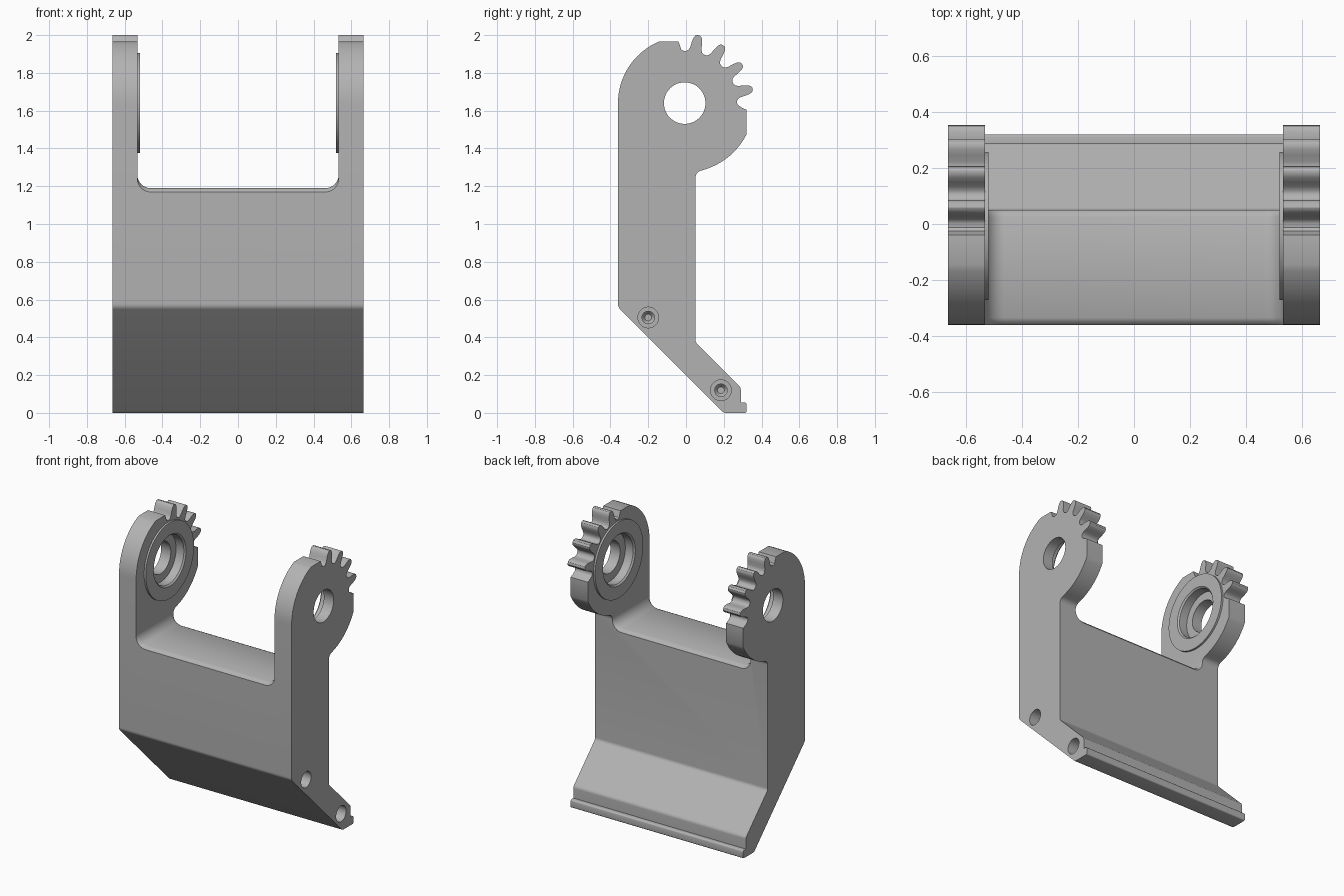
import bpy, bmesh, math
from mathutils import Vector

if "Cube" in bpy.data.objects:
    bpy.data.objects.remove(bpy.data.objects["Cube"], do_unlink=True)

grey = bpy.data.materials.new("plain grey")
grey.use_nodes = True
GREY = (0.45, 0.45, 0.45, 1)
grey.diffuse_color = GREY
grey.node_tree.nodes["Principled BSDF"].inputs["Base Color"].default_value = GREY

HALF = 0.665           # half width of the whole bracket
INNER = 0.533          # inner face of each arm
PIVOT = Vector((-0.007, 1.64))


def polar(r, deg):
    a = math.radians(deg)
    return (PIVOT.x + r * math.cos(a), PIVOT.y + r * math.sin(a))


def arc(r, start, end, steps):
    return [polar(r, start + (end - start) * i / steps) for i in range(steps + 1)]


def fillet(prev, corner, nxt, r, steps=6):
    """Points of a round of radius r replacing a corner."""
    p, c, n = Vector(prev), Vector(corner), Vector(nxt)
    u, v = (p - c).normalized(), (n - c).normalized()
    half = u.angle(v) / 2
    t = r / math.tan(half)
    centre = c + (u + v).normalized() * r / math.sin(half)
    a, b = c + u * t - centre, c + v * t - centre
    pts = []
    for i in range(steps + 1):
        d = a.lerp(b, i / steps).normalized() * r
        pts.append(tuple(centre + d))
    return pts


def loft(name, sections):
    """Solid through matching closed sections, capped at both ends."""
    bm = bmesh.new()
    rings = [[bm.verts.new(p) for p in s] for s in sections]
    n = len(rings[0])
    for a, b in zip(rings, rings[1:]):
        for i in range(n):
            j = (i + 1) % n
            bm.faces.new((a[i], a[j], b[j], b[i]))
    bm.faces.new(rings[0][::-1])
    bm.faces.new(rings[-1])
    bmesh.ops.recalc_face_normals(bm, faces=bm.faces)
    mesh = bpy.data.meshes.new(name)
    bm.to_mesh(mesh)
    bm.free()
    mesh.materials.append(grey)
    obj = bpy.data.objects.new(name, mesh)
    bpy.context.collection.objects.link(obj)
    return obj


def cylinder_x(name, rings, y, z, sides=48):
    """Turned solid along x from (x, radius) pairs."""
    angles = [2 * math.pi * i / sides for i in range(sides)]
    return loft(name, [[(x, y + r * math.cos(a), z + r * math.sin(a)) for a in angles]
                       for x, r in rings])


def combine(obj, tool, operation):
    tool.hide_render = True
    mod = obj.modifiers.new("cut", 'BOOLEAN')
    mod.operation, mod.object, mod.solver = operation, tool, 'EXACT'
    bpy.context.view_layer.objects.active = obj
    bpy.ops.object.modifier_apply(modifier=mod.name)
    bpy.data.objects.remove(tool, do_unlink=True)


# Side outline, clockwise from the front of the lower bend
side = fillet((0.2, 0), (-0.36, 0.56), (-0.36, 1.6), 0.04)
side += arc(0.353, 180, 113, 16)
side += [(-0.04, 1.965), (-0.032, 1.945), (-0.025, 1.924), (-0.012, 1.916)]

# Four gear teeth between rounded gaps
flank = [(0.277, 9.5), (0.283, 7.4), (0.3, 5.7), (0.325, 4.9), (0.348, 3.8), (0.362, 2.5), (0.367, 1.2)]
for centre in (78.5, 56.3, 34.1, 11.9):
    side += [polar(r, centre + h) for r, h in flank]
    side += [polar(r, centre - h) for r, h in reversed(flank)]

# Stop face, underside of the head, neck, slanted foot and lip
side += [polar(0.277, 0), polar(0.283, -2), (0.295, 1.616), (0.32, 1.605)]
side += arc(0.367, -27, -72, 12)
side += fillet((0.1, 1.29), (0.05, 1.272), (0.05, 0.5), 0.04)
side += fillet((0.05, 0.6), (0.05, 0.375), (0.29, 0.135), 0.03)
side += fillet((0.05, 0.375), (0.29, 0.135), (0.29, 0.055), 0.03)
side += [(0.29, 0.055)]
side += fillet((0.29, 0.055), (0.32, 0.055), (0.32, 0), 0.01, 3)
side += fillet((0.32, 0.055), (0.32, 0), (0.2, 0), 0.008, 3)
side += fillet((0.32, 0), (0.2, 0), (-0.36, 0.56), 0.03)

bracket = loft("hinge_bracket", [[(x, y, z) for y, z in side] for x in (-HALF, HALF)])

# Opening between the arms, with round corners and a softened web rim
opening = [(-INNER, 2.3)]
opening += fillet((-INNER, 2.3), (-INNER, 1.19), (INNER, 1.19), 0.07, 8)
opening += fillet((-INNER, 1.19), (INNER, 1.19), (INNER, 2.3), 0.07, 8)
opening += [(INNER, 2.3)]
rim = [(-0.6, 0.04), (-0.375, 0.04), (-0.35, 0.007), (-0.335, 0),
       (0.025, 0), (0.04, 0.007), (0.065, 0.04), (0.6, 0.04)]
combine(bracket, loft("opening_cutter", [[(x, y, z - d) for x, z in opening] for y, d in rim]),
        'DIFFERENCE')

# Raised pivot collars, stepped bearing seats and through holes
for s in (-1, 1):
    collar = cylinder_x("collar", [(s * 0.52, 0.265), (s * 0.56, 0.265)], *PIVOT, 64)
    combine(bracket, collar, 'UNION')
    seat = cylinder_x("seat_cutter", [(s * 0.5, 0.178), (s * 0.52, 0.178), (s * 0.53, 0.168),
                                      (s * 0.59, 0.168), (s * 0.59, 0.11), (s * 0.7, 0.11)], *PIVOT)
    combine(bracket, seat, 'DIFFERENCE')

# Blind stepped screw holes in the left side
for y, z in ((-0.2, 0.505), (0.185, 0.12)):
    hole = cylinder_x("screw_cutter", [(0.7, 0.055), (0.56, 0.055), (0.56, 0.033),
                                       (0.45, 0.033), (0.43, 0.018)], y, z, 32)
    combine(bracket, hole, 'DIFFERENCE')

# Smooth curved runs, crisp edges
bpy.ops.object.select_all(action='DESELECT')
bracket.select_set(True)
bpy.context.view_layer.objects.active = bracket
bpy.ops.object.shade_smooth_by_angle(angle=math.radians(32))
